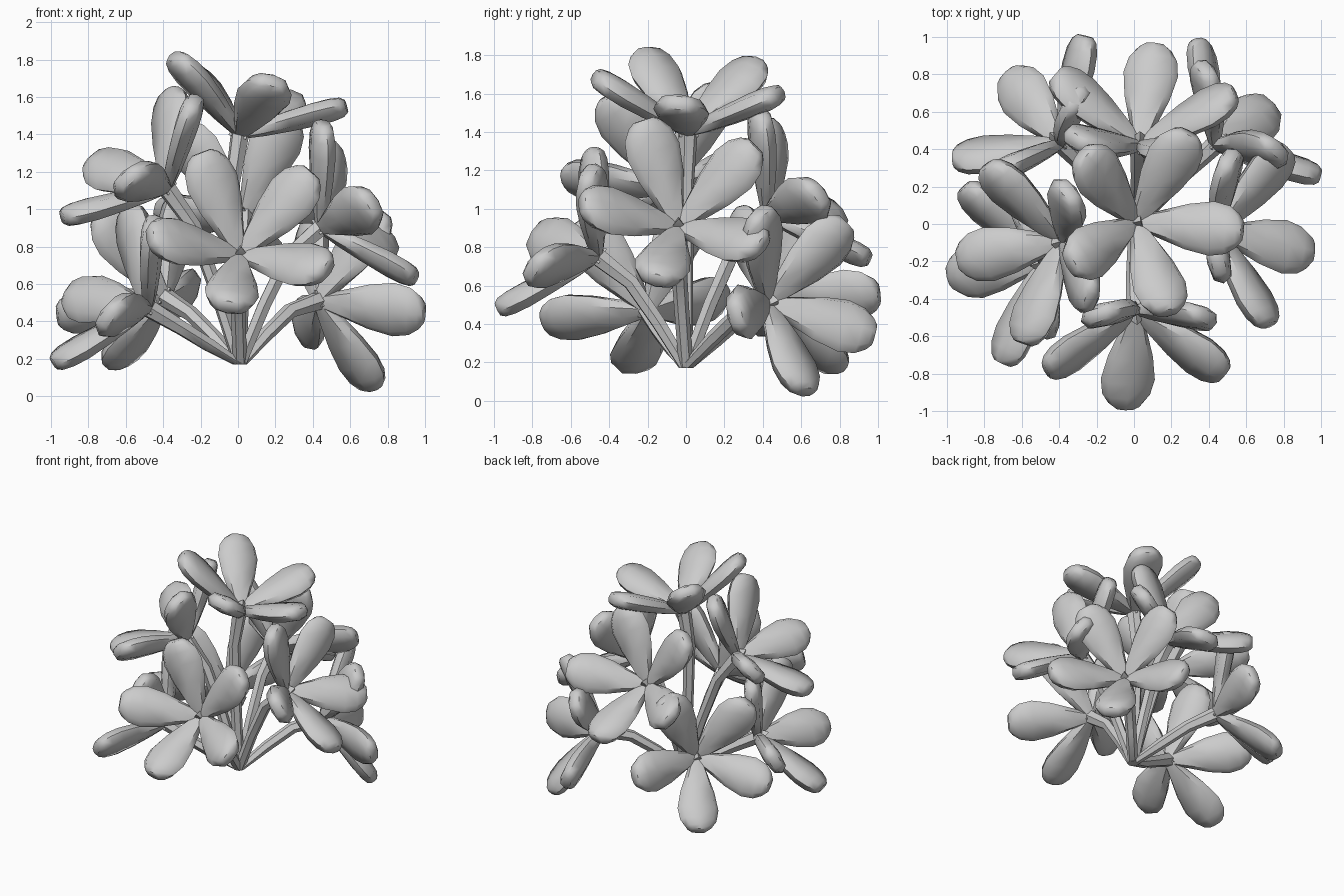
import bpy, bmesh
from math import sin, cos, pi, radians
from mathutils import Vector

if "Cube" in bpy.data.objects:
    bpy.data.objects.remove(bpy.data.objects["Cube"])

BASE = Vector((0.01, 0, 0.17))
CUP = radians(30)          # how far the petals rise out of the flower plane

# flower centre, facing direction, roll of first petal (degrees)
FLOWERS = [
    ((0.01, 0.01, 1.40), (0.28, 0.06, 1.00), -109),
    ((0.01, -0.46, 0.75), (0.08, -0.90, 0.55), -102),
    ((0.44, -0.04, 0.90), (0.90, 0.03, 0.54), -105),
    ((0.43, 0.42, 0.51), (0.72, 0.66, 0.13), -96),
    ((-0.38, -0.09, 1.11), (-0.74, -0.22, 0.76), -97),
    ((0.03, 0.42, 0.97), (0.02, 0.85, 0.62), -98),
    ((-0.39, 0.43, 0.53), (-0.66, 0.64, 0.36), -98),
    ((-0.48, -0.20, 0.47), (-0.85, -0.25, 0.50), -98),
]

# petal profile: distance, half width, half thickness
PETAL = [(0.0, 0.030, 0.026), (0.13, 0.074, 0.044), (0.28, 0.122, 0.056),
         (0.42, 0.147, 0.063), (0.51, 0.130, 0.062), (0.565, 0.092, 0.054), (0.59, 0.058, 0.036)]


def loft(bm, rings):
    """Skin a list of closed rings and cap both ends."""
    vs = [[bm.verts.new(p) for p in r] for r in rings]
    n = len(vs[0])
    for a, b in zip(vs, vs[1:]):
        for i in range(n):
            j = (i + 1) % n
            bm.faces.new((a[i], a[j], b[j], b[i]))
    bm.faces.new(vs[0][::-1])
    bm.faces.new(vs[-1])


def ring(c, a, b, ra, rb, n, power=1.0):
    """Ring of n points; a power below 1 squares it off."""
    def f(x):
        return 0 if abs(x) < 1e-6 else (1 if x > 0 else -1) * abs(x) ** power
    return [c + a * (ra * f(cos(2 * pi * i / n))) + b * (rb * f(sin(2 * pi * i / n)))
            for i in range(n)]


def finish(bm, name):
    bmesh.ops.recalc_face_normals(bm, faces=bm.faces)
    me = bpy.data.meshes.new(name)
    bm.to_mesh(me)
    bm.free()
    ob = bpy.data.objects.new(name, me)
    bpy.context.collection.objects.link(ob)
    bpy.ops.object.select_all(action='DESELECT')
    ob.select_set(True)
    bpy.context.view_layer.objects.active = ob
    bpy.ops.object.shade_smooth_by_angle(angle=radians(50))


for k, (c, n, roll) in enumerate(FLOWERS, 1):
    c, n = Vector(c), Vector(n).normalized()
    u = Vector((0, 0, 1)).cross(n).normalized()
    v = n.cross(u)

    # five thick, blunt petals
    bm = bmesh.new()
    for i in range(5):
        a = radians(roll + 72 * i)
        out = u * cos(a) + v * sin(a)
        d = out * cos(CUP) + n * sin(CUP)
        side = n.cross(out)
        up = d.cross(side)
        loft(bm, [ring(c + d * t, side, up, w, h, 8, 0.75) for t, w, h in PETAL])
    finish(bm, f"petals_{k}")

    # pointed flower middle
    bm = bmesh.new()
    loft(bm, [ring(c + n * t, v, u, r, r, 3) for t, r in ((-0.02, 0.06), (0.04, 0.045), (0.09, 0.004))])
    finish(bm, f"flower_middle_{k}")

    # stem bending from the shared foot into the flower's facing direction
    bm = bmesh.new()
    mid = c - n * 0.2
    path = [BASE, BASE.lerp(mid, 0.5), mid.lerp(BASE.lerp(c, 0.6), 0.25), c]
    rings = []
    for p, r, t in zip(path, (0.038, 0.039, 0.042, 0.052),
                       (Vector((0, 0, 1)), mid - BASE, c - BASE, n)):
        a = (u - t * (u.dot(t) / t.dot(t))).normalized()
        rings.append(ring(p, a, t.normalized().cross(a), r, r, 6))
    loft(bm, rings)
    finish(bm, f"stem_{k}")
